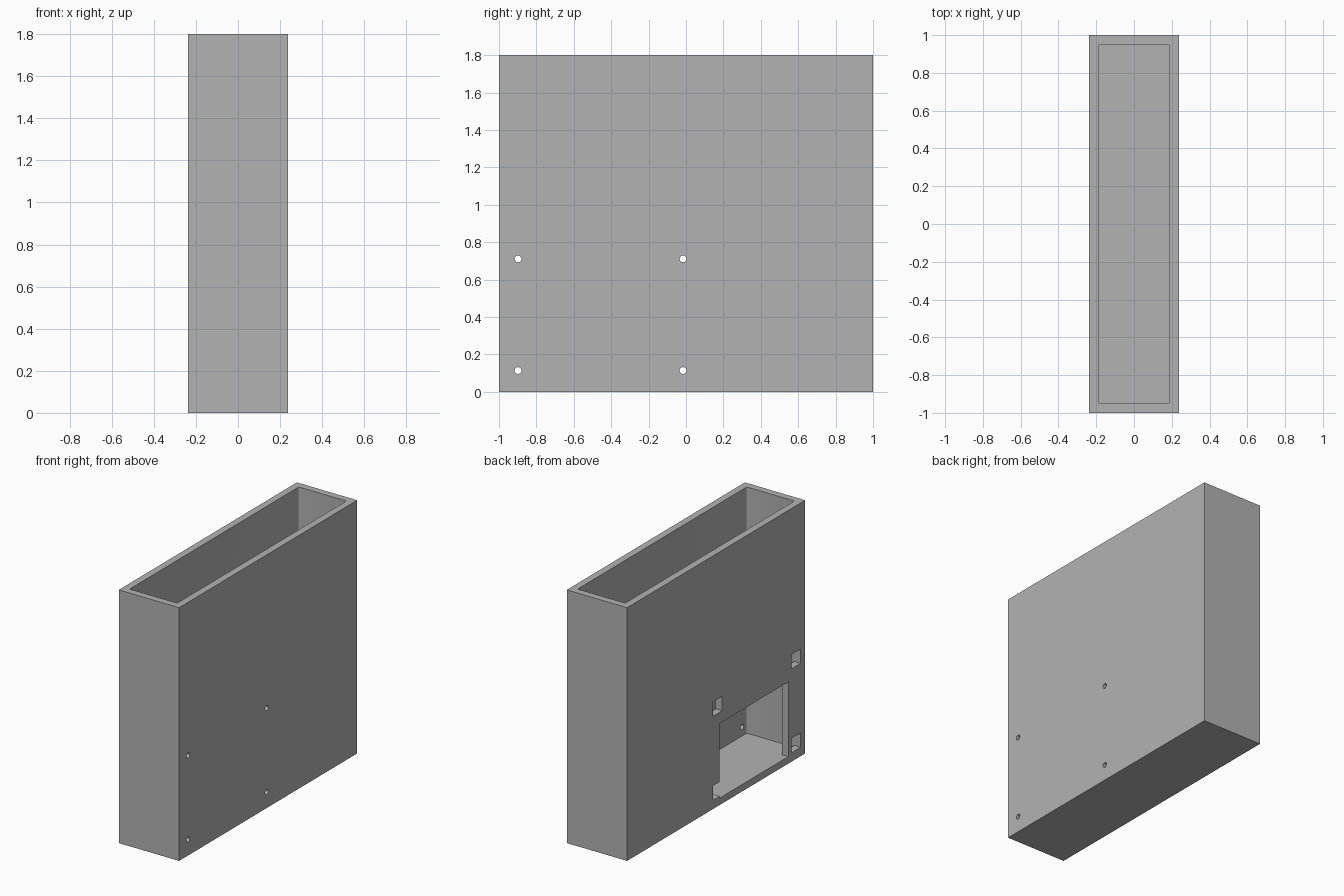
import bpy
import bmesh
import math
from mathutils import Matrix

cube = bpy.data.objects.get("Cube")
if cube:
    bpy.data.objects.remove(cube, do_unlink=True)

WIDTH, LENGTH, HEIGHT, WALL = 0.474, 2.0, 1.8, 0.05

grey = bpy.data.materials.new("plain_grey")
grey.use_nodes = True
grey.diffuse_color = (0.45, 0.45, 0.45, 1)
grey.node_tree.nodes["Principled BSDF"].inputs["Base Color"].default_value = (0.45, 0.45, 0.45, 1)


def add_object(name, bm):
    mesh = bpy.data.meshes.new(name)
    bm.to_mesh(mesh)
    bm.free()
    mesh.materials.append(grey)
    obj = bpy.data.objects.new(name, mesh)
    bpy.context.collection.objects.link(obj)
    return obj


def box(name, low, high, corner=0):
    """Box between two corners, optionally with rounded upright edges."""
    bm = bmesh.new()
    size = [h - l for l, h in zip(low, high)]
    middle = [(h + l) / 2 for l, h in zip(low, high)]
    bmesh.ops.create_cube(bm, size=1, matrix=Matrix.Translation(middle) @ Matrix.Diagonal((*size, 1)))
    if corner:
        upright = [e for e in bm.edges if abs(e.verts[0].co.z - e.verts[1].co.z) > 0.01]
        bmesh.ops.bevel(bm, geom=upright, offset=corner, segments=4, profile=0.5, affect='EDGES')
    return add_object(name, bm)


def rod(name, x, y, z, radius, depth):
    """Cylinder lying along x."""
    bm = bmesh.new()
    place = Matrix.Translation((x, y, z)) @ Matrix.Rotation(math.pi / 2, 4, 'Y')
    bmesh.ops.create_cone(bm, cap_ends=True, segments=24, radius1=radius, radius2=radius,
                          depth=depth, matrix=place)
    return add_object(name, bm)


hx, hy = WIDTH / 2, LENGTH / 2
case = box("open_top_case", (-hx, -hy, 0), (hx, hy, HEIGHT))

# Hollow interior and the large window in the left-hand wall
cutters = [
    box("cavity_cutter", (-hx + WALL, -hy + WALL, WALL), (hx - WALL, hy - WALL, HEIGHT + 0.2), 0.01),
    box("window_cutter", (-hx - 0.1, -0.81, WALL), (-hx + 0.1, -0.04, 0.58)),
]

# Square access holes on one wall, each facing a round screw hole on the other
half = 0.051
for y in (-0.898, -0.016):
    for z in (0.114, 0.711):
        cutters.append(box("access_cutter", (-hx - 0.1, y - half, z - half), (-hx + 0.1, y + half, z + half)))
        cutters.append(rod("screw_hole_cutter", hx, y, z, 0.018, 0.2))

for cutter in cutters:
    cutter.hide_render = True
    cutter.hide_viewport = True
    cut = case.modifiers.new(cutter.name, 'BOOLEAN')
    cut.operation = 'DIFFERENCE'
    cut.solver = 'EXACT'
    cut.object = cutter

# Bake the cuts and drop the cutters
bpy.context.view_layer.update()
graph = bpy.context.evaluated_depsgraph_get()
result = bpy.data.meshes.new_from_object(case.evaluated_get(graph))
case.modifiers.clear()
case.data = result
for cutter in cutters:
    bpy.data.objects.remove(cutter, do_unlink=True)

# Smooth the round holes only
bpy.ops.object.select_all(action='DESELECT')
case.select_set(True)
bpy.context.view_layer.objects.active = case
bpy.ops.object.shade_smooth_by_angle(angle=math.radians(30))
